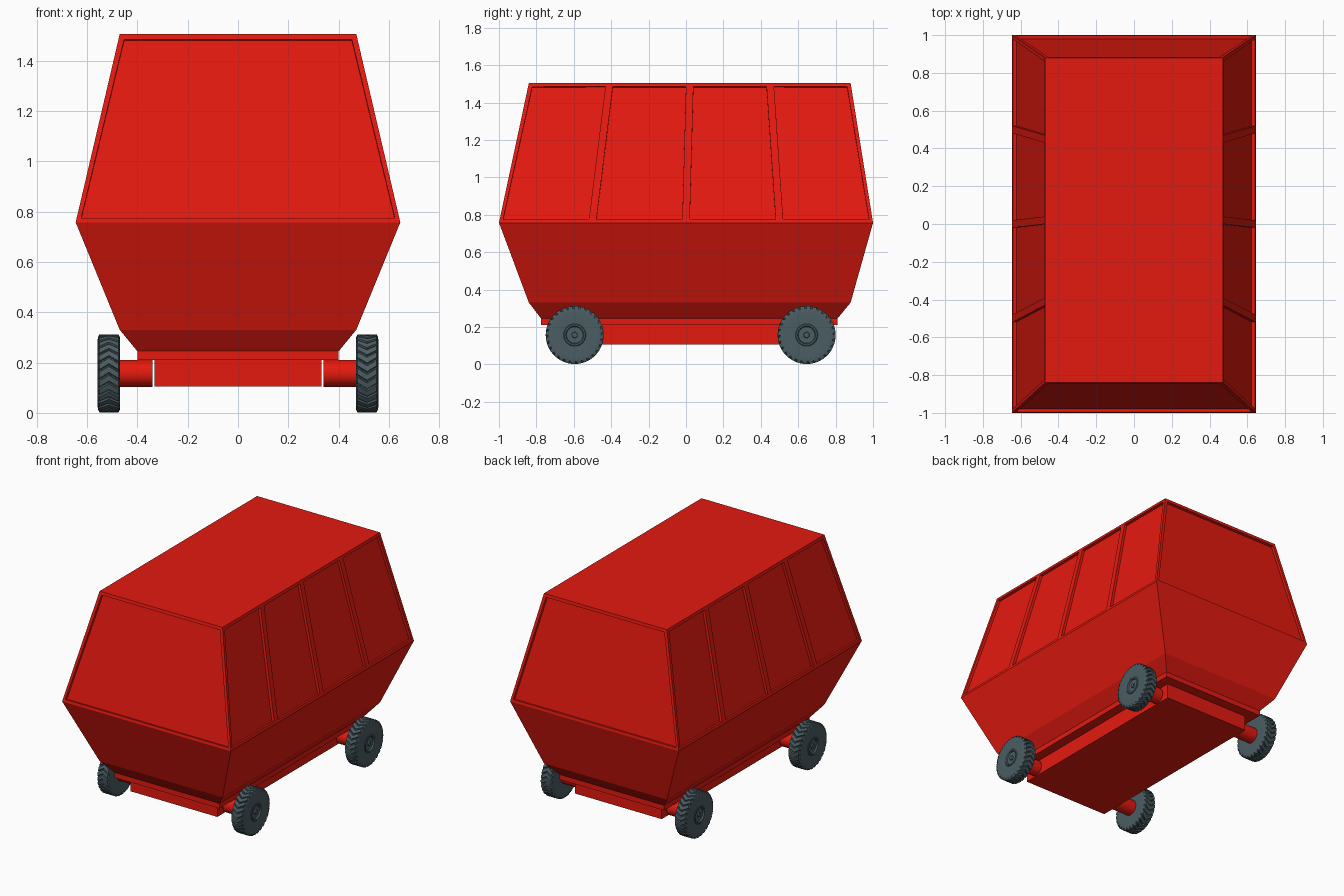
import bpy, bmesh
from math import pi, sin, cos, tau
from mathutils import Vector

if "Cube" in bpy.data.objects:
    bpy.data.objects.remove(bpy.data.objects["Cube"])


def material(name, rgb):
    m = bpy.data.materials.new(name)
    m.diffuse_color = (*rgb, 1)
    m.use_nodes = True
    m.node_tree.nodes["Principled BSDF"].inputs["Base Color"].default_value = m.diffuse_color
    return m


RED = material("red_paint", (0.78, 0.01, 0.005))
SLATE = material("slate_rubber", (0.07, 0.11, 0.125))


def finish(bm, name, mat):
    bmesh.ops.recalc_face_normals(bm, faces=bm.faces[:])
    me = bpy.data.meshes.new(name)
    bm.to_mesh(me)
    bm.free()
    me.materials.append(mat)
    ob = bpy.data.objects.new(name, me)
    bpy.context.collection.objects.link(ob)
    return ob


def box(name, hx, y0, y1, z0, z1):
    bm = bmesh.new()
    bmesh.ops.create_cube(bm, size=1)
    for v in bm.verts:
        v.co = (v.co.x * 2 * hx, (y0 + y1) / 2 + v.co.y * (y1 - y0),
                (z0 + z1) / 2 + v.co.z * (z1 - z0))
    return finish(bm, name, RED)


# Body shell: lofted rings, long sides divided in four bays
SECTIONS = [(0.245, 0.40, -0.775, 0.81), (0.33, 0.47, -0.84, 0.88),
            (0.757, 0.645, -1.0, 1.0), (1.505, 0.47, -0.84, 0.88)]
bm = bmesh.new()
rings = []
for z, hx, y0, y1 in SECTIONS:
    ys = [y0 + (y1 - y0) * i / 4 for i in range(5)]
    pts = [(hx, y) for y in ys] + [(-hx, y) for y in reversed(ys)]
    rings.append([bm.verts.new((x, y, z)) for x, y in pts])
panels = []
for k in range(3):
    a, b = rings[k], rings[k + 1]
    for i in range(10):
        j = (i + 1) % 10
        f = bm.faces.new((a[i], a[j], b[j], b[i]))
        if k == 2:
            panels.append(f)
bm.faces.new(rings[0][::-1])
bm.faces.new(rings[-1])
bm.normal_update()
# Recessed window panels on the upper faces
bmesh.ops.inset_individual(bm, faces=panels, thickness=0.028, depth=0)
inner = bmesh.ops.inset_individual(bm, faces=panels, thickness=0.0005, depth=-0.018)
finish(bm, "wagon_body", RED)

# Chassis
box("chassis_plate", 0.40, -0.775, 0.81, 0.21, 0.247)
box("chassis_beam", 0.332, -0.70, 0.74, 0.105, 0.212)


# Wheel mesh: lathe about x with chevron tread
LUGS, STEPS = 28, 4
N = LUGS * STEPS
PROFILE = [(0.044, 0.014), (0.036, 0.016), (0.036, 0.044), (0.046, 0.048),
           (0.046, 0.056), (0.043, 0.060), (0.045, 0.115), (0.044, 0.139),
           (0.038, 0.147), (0.019, 0.147), (0.0, 0.147), (-0.019, 0.147),
           (-0.038, 0.147), (-0.044, 0.139), (-0.045, 0.115), (-0.043, 0.06)]
bm = bmesh.new()
loops = []
for x, r in PROFILE:
    tread = r > 0.13
    loop = []
    for i in range(N):
        group, s = divmod(i, STEPS)
        # narrow groove between wide lugs
        frac = (0.0, 0.10, 0.24, 0.34)[s]
        a = (group + frac) * tau / LUGS if tread else i * tau / N
        lift = 0
        if tread:
            a += (0.044 - abs(x)) * 4
            lift = (0.008 if s in (0, 3) else 0) * (1 if r > 0.14 else 0.5)
        else:
            a += 0.0
        loop.append(bm.verts.new((x, (r + lift) * cos(a), (r + lift) * sin(a))))
    loops.append(loop)
for a, b in zip(loops, loops[1:]):
    for i in range(N):
        j = (i + 1) % N
        bm.faces.new((a[i], a[j], b[j], b[i]))
bm.faces.new(loops[0])
bm.faces.new(loops[-1])
wheel = finish(bm, "wheel", SLATE)
bpy.context.view_layer.objects.active = wheel
wheel.select_set(True)
bpy.ops.object.shade_smooth_by_angle(angle=0.5)
wheel.select_set(False)
wheel_mesh = wheel.data
bpy.data.objects.remove(wheel)

# Axle stub mesh
bm = bmesh.new()
bmesh.ops.create_cone(bm, cap_ends=True, segments=32, radius1=0.054,
                      radius2=0.054, depth=0.145)
for v in bm.verts:
    v.co = Vector((v.co.z, v.co.y, -v.co.x))
axle = finish(bm, "axle", RED)
bpy.context.view_layer.objects.active = axle
axle.select_set(True)
bpy.ops.object.shade_smooth_by_angle(angle=0.6)
axle.select_set(False)
axle_mesh = axle.data
bpy.data.objects.remove(axle)

# Four wheels with axle stubs
for end, y in (("front", -0.595), ("rear", 0.645)):
    for side, s in (("right", 1), ("left", -1)):
        for part, mesh, x in (("wheel", wheel_mesh, 0.513), ("axle", axle_mesh, 0.412)):
            ob = bpy.data.objects.new(f"{end}_{side}_{part}", mesh)
            ob.location = (s * x, y, 0.157)
            ob.rotation_euler.z = 0 if s > 0 else pi
            bpy.context.collection.objects.link(ob)
